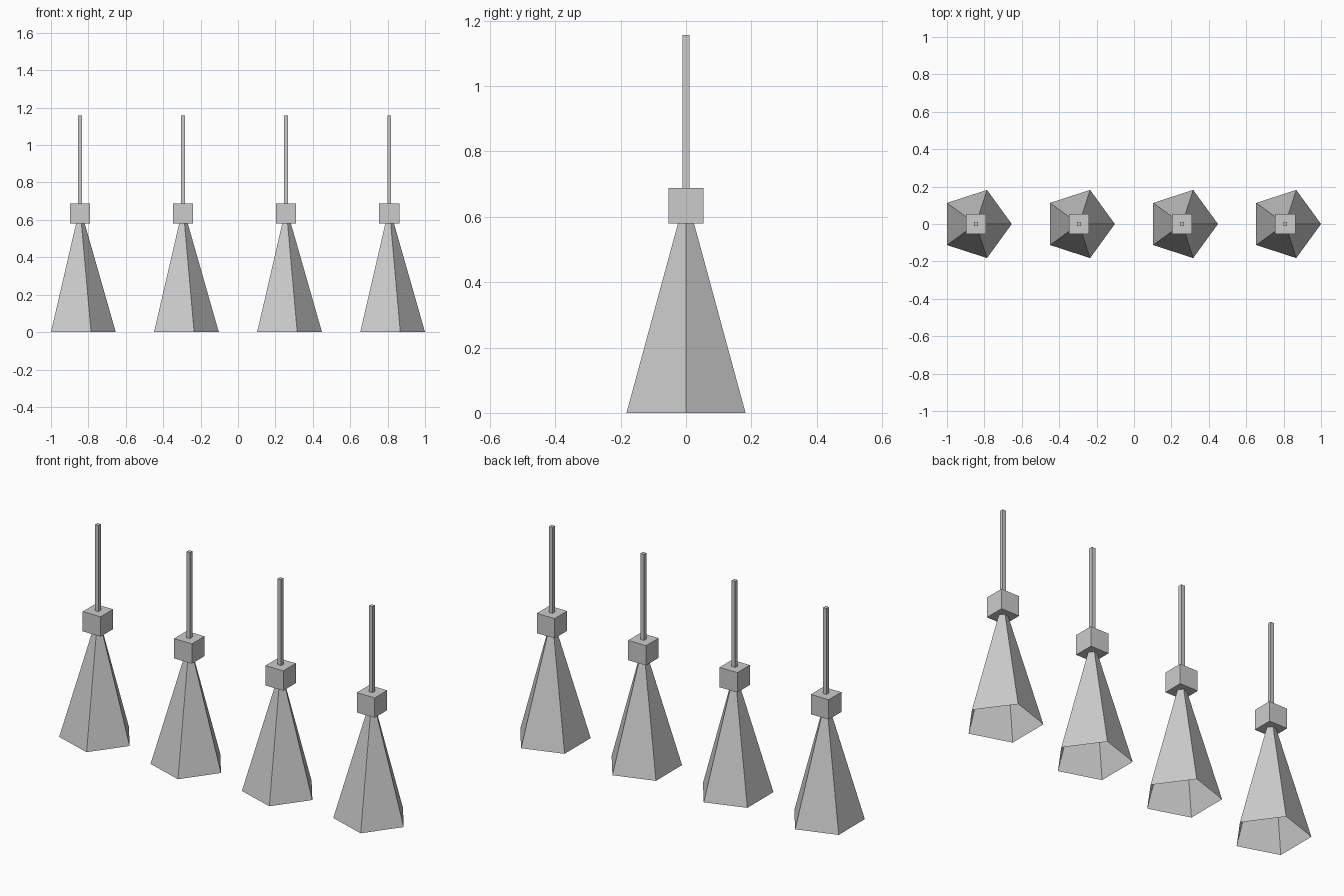
import bpy
import bmesh
from math import cos, sin, tau

cube = bpy.data.objects.get("Cube")
if cube:
    bpy.data.objects.remove(cube, do_unlink=True)

COUNT = 4
RADIUS = 0.1915        # pentagon corner radius of the shade
SPACING = 0.5512
FIRST_X = -1 - RADIUS * cos(tau * 2 / 5)
APEX = 0.67

grey = bpy.data.materials.new("light_grey")
grey.use_nodes = True
colour = (0.6, 0.6, 0.6, 1)
grey.diffuse_color = colour
grey.node_tree.nodes["Principled BSDF"].inputs["Base Color"].default_value = colour


def add_object(name, bm, x):
    mesh = bpy.data.meshes.new(name)
    bm.to_mesh(mesh)
    bm.free()
    mesh.materials.append(grey)
    obj = bpy.data.objects.new(name, mesh)
    obj.location.x = x
    bpy.context.collection.objects.link(obj)


def add_box(name, x, width, bottom, top):
    bm = bmesh.new()
    bmesh.ops.create_cube(bm, size=1)
    bmesh.ops.scale(bm, vec=(width, width, top - bottom), verts=bm.verts)
    bmesh.ops.translate(bm, vec=(0, 0, (top + bottom) / 2), verts=bm.verts)
    add_object(name, bm, x)


def add_shade(name, x):
    # Five-sided hollow pyramid, open underneath, one corner towards +x
    bm = bmesh.new()
    tip = bm.verts.new((0, 0, APEX))
    ring = [bm.verts.new((RADIUS * cos(tau * i / 5), RADIUS * sin(tau * i / 5), 0))
            for i in range(5)]
    for i in range(5):
        bm.faces.new((ring[i], ring[(i + 1) % 5], tip))
    add_object(name, bm, x)


# Row of identical hanging lamps
for n in range(COUNT):
    x = FIRST_X + n * SPACING
    add_shade(f"shade_{n + 1}", x)
    add_box(f"socket_block_{n + 1}", x, 0.108, 0.58, 0.688)
    add_box(f"hanging_rod_{n + 1}", x, 0.021, 0.688, 1.157)
